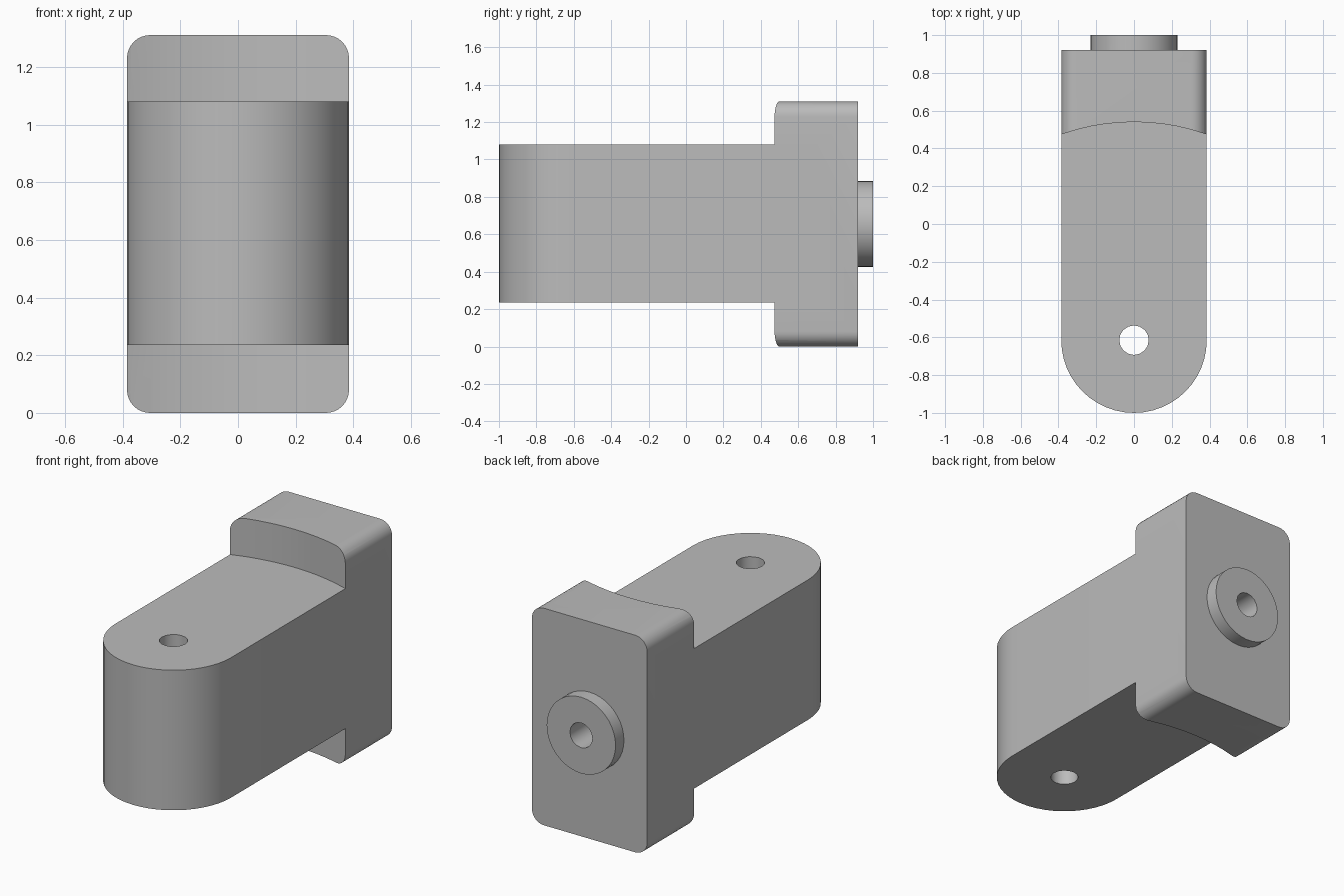
import bpy, bmesh, math
from mathutils import Matrix, Vector

if "Cube" in bpy.data.objects:
    bpy.data.objects.remove(bpy.data.objects["Cube"])

HALF_W, HEIGHT, BACK = 0.385, 1.31, 0.92
PIN_Y, MID_Z = -0.615, 0.655
LOW, HIGH = 0.235, 1.08

grey = bpy.data.materials.new("plain grey")
grey.use_nodes = True
colour = (0.5, 0.5, 0.5, 1)
grey.diffuse_color = colour
grey.node_tree.nodes["Principled BSDF"].inputs["Base Color"].default_value = colour


def arc(cx, cy, r, start, end, n):
    """Points on an arc, angles in degrees."""
    angles = [math.radians(start + (end - start) * i / n) for i in range(n + 1)]
    return [(cx + r * math.cos(a), cy + r * math.sin(a)) for a in angles]


def prism(name, outline, place, depth):
    """Extrude a flat outline along a vector."""
    bm = bmesh.new()
    face = bm.faces.new([bm.verts.new(place(u, v)) for u, v in outline])
    top = bmesh.ops.extrude_face_region(bm, geom=[face])["geom"]
    verts = [g for g in top if isinstance(g, bmesh.types.BMVert)]
    bmesh.ops.translate(bm, verts=verts, vec=Vector(depth))
    bmesh.ops.recalc_face_normals(bm, faces=bm.faces)
    mesh = bpy.data.meshes.new(name)
    bm.to_mesh(mesh)
    bm.free()
    mesh.materials.append(grey)
    obj = bpy.data.objects.new(name, mesh)
    bpy.context.collection.objects.link(obj)
    return obj


def combine(target, tool, operation):
    """Apply a boolean and drop the tool object."""
    tool.hide_render = True
    mod = target.modifiers.new(operation.lower(), "BOOLEAN")
    mod.operation, mod.solver, mod.object = operation, "EXACT", tool
    bpy.context.view_layer.objects.active = target
    bpy.ops.object.modifier_apply(modifier=mod.name)
    bpy.data.objects.remove(tool)


def flat(z):
    return lambda u, v: (u, v, z)


def upright(y):
    return lambda u, v: (u, y, v)


def circle(cx, cy, r, n):
    return arc(cx, cy, r, 0, 360, n)[:-1]


# Head: rounded plate, hollowed in front by an arc about the pin
r = 0.08
corners = [(HALF_W - r, HEIGHT - r, 0), (r - HALF_W, HEIGHT - r, 90),
           (r - HALF_W, r, 180), (HALF_W - r, r, 270)]
outline = [p for x, z, a in corners for p in arc(x, z, r, a, a + 90, 8)]
block = prism("pivot_block", outline, upright(0.4), (0, BACK - 0.4, 0))
combine(block, prism("front_hollow", circle(0, PIN_Y, 1.155, 96), flat(-0.2), (0, 0, 1.8)),
        "DIFFERENCE")

# Arm: straight sides with a half-round front end
arm = arc(0, PIN_Y, HALF_W, 180, 360, 24) + [(HALF_W, 0.7), (-HALF_W, 0.7)]
combine(block, prism("arm", arm, flat(LOW), (0, 0, HIGH - LOW)), "UNION")

# Round boss on the back
combine(block, prism("boss", circle(0, MID_Z, 0.23, 40), upright(0.85), (0, 0.15, 0)), "UNION")

# Pin hole through the arm, blind hole in the boss
combine(block, prism("pin_hole", circle(0, PIN_Y, 0.078, 16), flat(0), (0, 0, 1.3)), "DIFFERENCE")
combine(block, prism("boss_hole", circle(0, MID_Z, 0.075, 16), upright(0.55), (0, 0.6, 0)),
        "DIFFERENCE")

# Smooth the curves, keep hard edges crisp
bpy.ops.object.select_all(action="DESELECT")
block.select_set(True)
bpy.context.view_layer.objects.active = block
bpy.ops.object.shade_smooth_by_angle(angle=math.radians(30))
